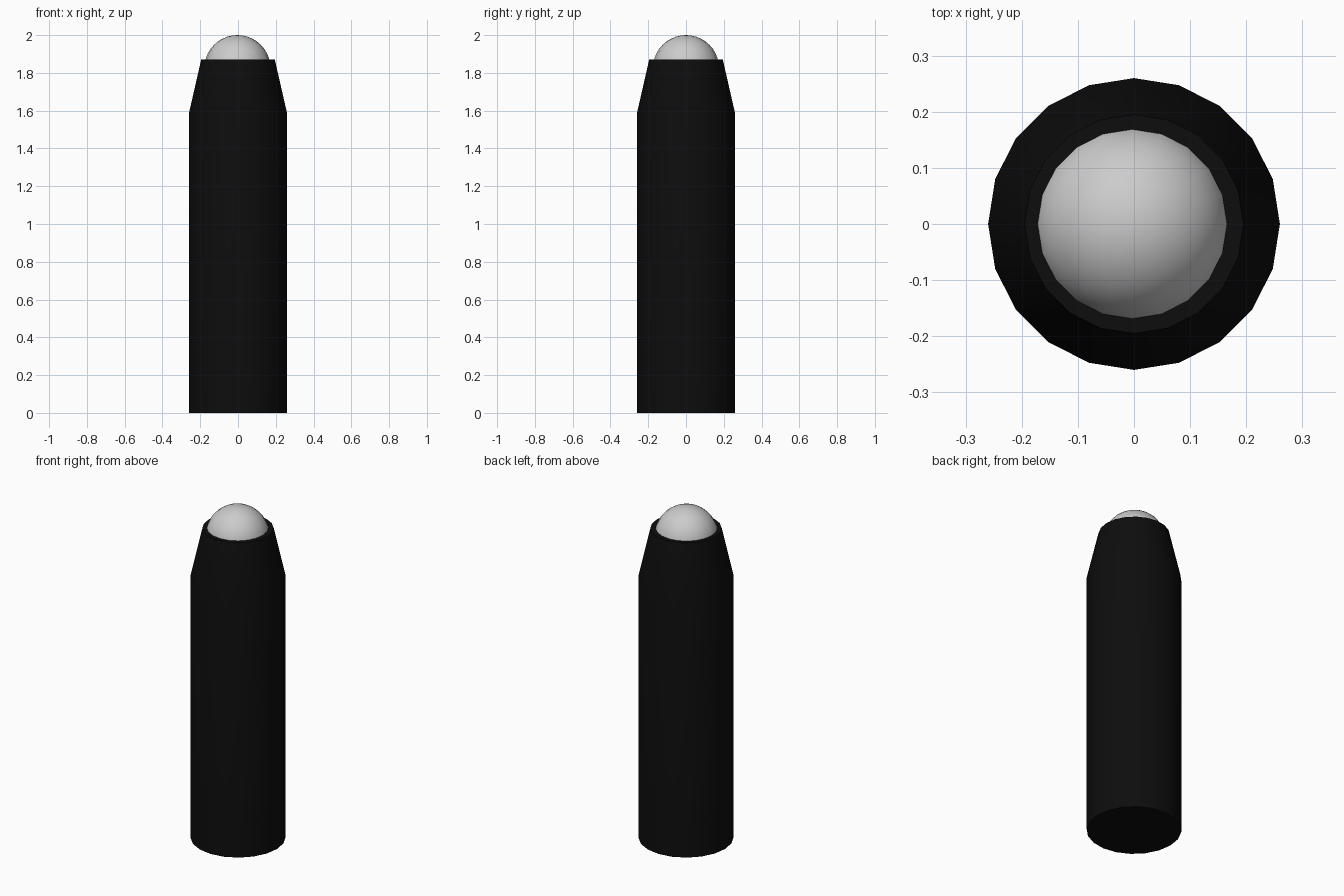
import bpy, bmesh, math

if "Cube" in bpy.data.objects:
    bpy.data.objects.remove(bpy.data.objects["Cube"])

SIDES = 20
black = bpy.data.materials.new("black")
black.diffuse_color = (0.004, 0.004, 0.004, 1)
black.use_nodes = True
black.node_tree.nodes["Principled BSDF"].inputs["Base Color"].default_value = black.diffuse_color


def finish(bm, name):
    bmesh.ops.recalc_face_normals(bm, faces=bm.faces)
    mesh = bpy.data.meshes.new(name)
    bm.to_mesh(mesh)
    bm.free()
    obj = bpy.data.objects.new(name, mesh)
    bpy.context.collection.objects.link(obj)
    bpy.ops.object.select_all(action='DESELECT')
    obj.select_set(True)
    bpy.context.view_layer.objects.active = obj
    bpy.ops.object.shade_smooth_by_angle(angle=math.radians(30))
    return obj


# Casing: straight barrel with a tapered, flat-topped shoulder
bm = bmesh.new()
rings = []
for radius, z in ((0.26, 0), (0.26, 1.585), (0.195, 1.87)):
    rings.append([bm.verts.new((radius * math.cos(a), radius * math.sin(a), z))
                  for a in (i * math.tau / SIDES for i in range(SIDES))])
for low, high in zip(rings, rings[1:]):
    for i in range(SIDES):
        j = (i + 1) % SIDES
        bm.faces.new((low[i], low[j], high[j], high[i]))
bm.faces.new(rings[0][::-1])
bm.faces.new(rings[-1])
casing = finish(bm, "casing")
casing.data.materials.append(black)
# keep the slight shoulder bend crisp
for poly in casing.data.polygons:
    if len(poly.vertices) > 4:
        poly.use_smooth = False

# Ball seated in the top of the casing
bm = bmesh.new()
bmesh.ops.create_uvsphere(bm, u_segments=SIDES, v_segments=20, radius=0.175)
ball = finish(bm, "ball")
ball.location = (-0.003, 0, 1.825)
